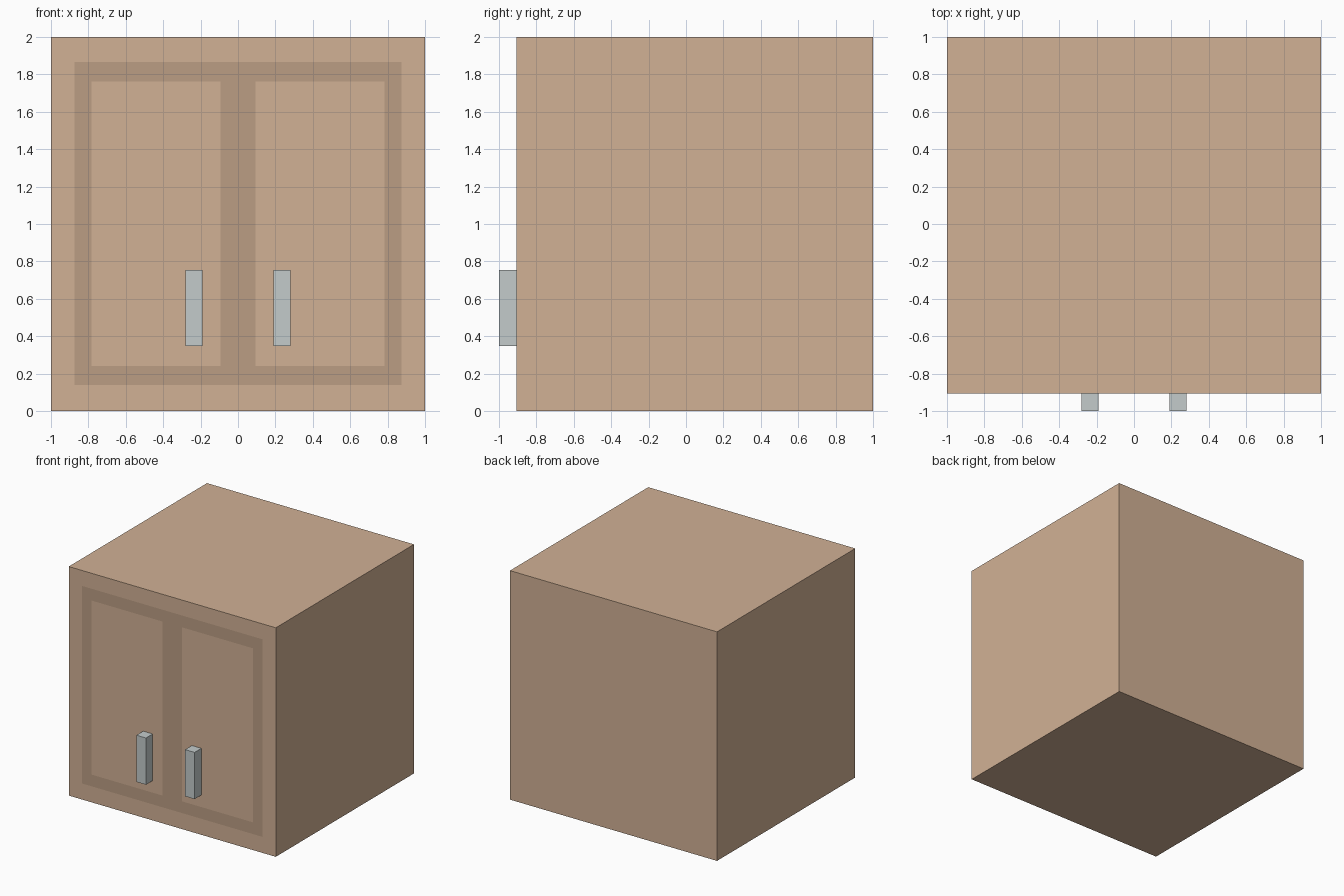
import bpy, bmesh
from mathutils import Vector

if "Cube" in bpy.data.objects:
    bpy.data.objects.remove(bpy.data.objects["Cube"])

FRONT = -0.907


def material(name, rgb):
    m = bpy.data.materials.new(name)
    m.diffuse_color = (*rgb, 1)
    m.use_nodes = True
    m.node_tree.nodes["Principled BSDF"].inputs["Base Color"].default_value = m.diffuse_color
    return m


def box_mesh(lo, hi):
    bm = bmesh.new()
    bmesh.ops.create_cube(bm, size=1)
    lo, hi = Vector(lo), Vector(hi)
    bmesh.ops.scale(bm, vec=hi - lo, verts=bm.verts)
    bmesh.ops.translate(bm, vec=(lo + hi) / 2, verts=bm.verts)
    return bm


def finish(bm, name, mats):
    me = bpy.data.meshes.new(name)
    bm.to_mesh(me)
    bm.free()
    for m in mats:
        me.materials.append(m)
    ob = bpy.data.objects.new(name, me)
    bpy.context.collection.objects.link(ob)
    return ob


wood = material("wood", (0.64, 0.44, 0.30))
dark_wood = material("dark_wood", (0.50, 0.34, 0.23))
metal = material("metal", (0.55, 0.60, 0.60))

# Cabinet body, with the front face cut along the door frame lines
OUT_X, IN_X, MID_X = 0.873, 0.782, 0.093
OUT_Z, IN_Z = (0.14, 1.865), (0.242, 1.762)
cuts = [((x, 0, 0), (1, 0, 0)) for v in (OUT_X, IN_X, MID_X) for x in (-v, v)]
cuts += [((0, 0, z), (0, 0, 1)) for z in OUT_Z + IN_Z]
bm = box_mesh((-1, FRONT, 0), (1, 1, 2))
bm.normal_update()
for co, no in cuts:
    faces = [f for f in bm.faces if f.normal.y < -0.9]
    geom = {g for f in faces for g in (f, *f.edges, *f.verts)}
    bmesh.ops.bisect_plane(bm, geom=list(geom), plane_co=co, plane_no=no)
    bm.normal_update()

# Flush dark door frames around two plain panels
for f in bm.faces:
    if f.normal.y < -0.9:
        c = f.calc_center_median()
        inside = abs(c.x) < OUT_X and OUT_Z[0] < c.z < OUT_Z[1]
        panel = MID_X < abs(c.x) < IN_X and IN_Z[0] < c.z < IN_Z[1]
        f.material_index = int(inside and not panel)
finish(bm, "cabinet_body", [wood, dark_wood])

# Door handles
for side, x in (("left", -0.235), ("right", 0.235)):
    bm = box_mesh((x - 0.046, -1, 0.347), (x + 0.046, FRONT, 0.755))
    finish(bm, side + "_door_handle", [metal])
